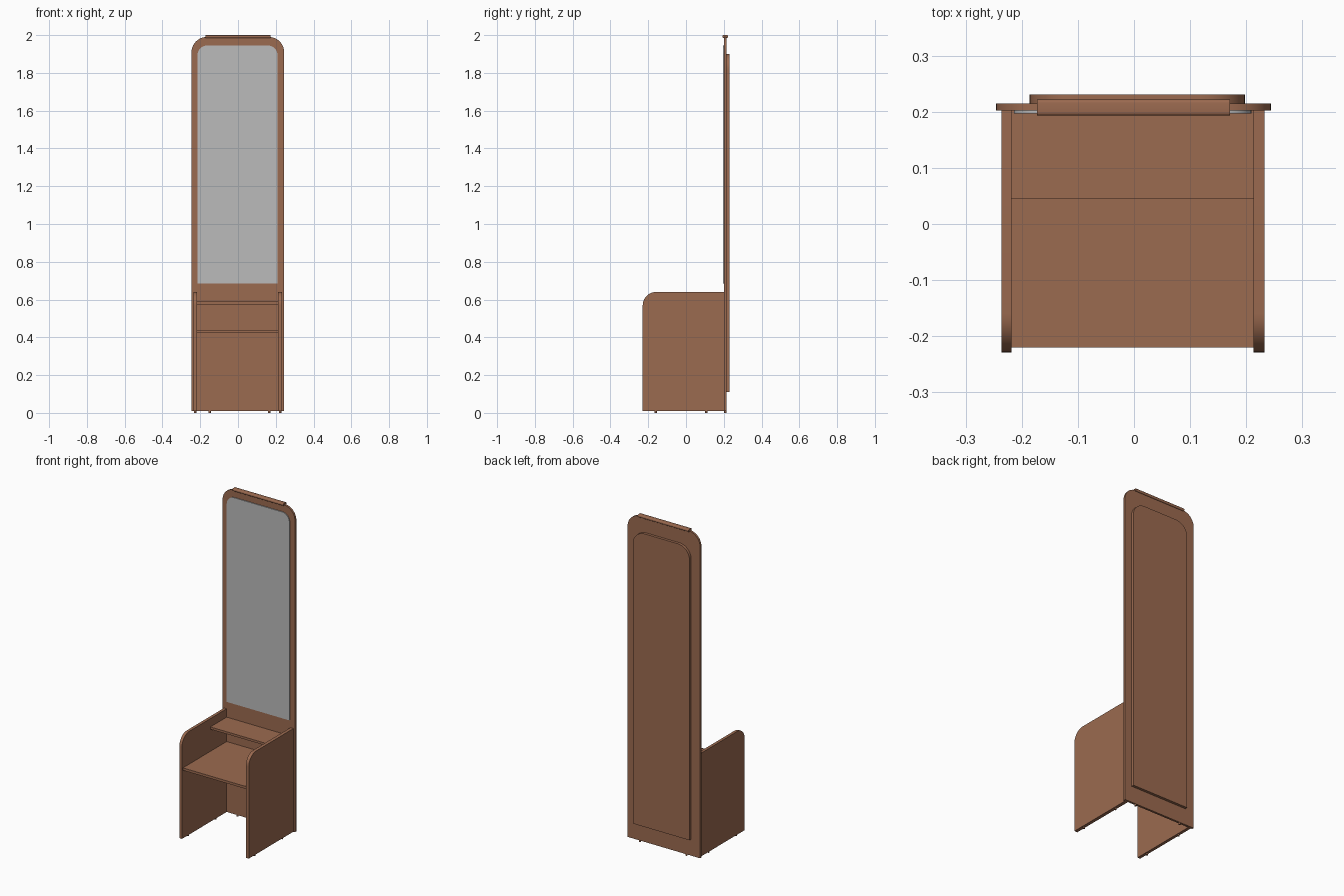
import bpy
import bmesh
import math

cube = bpy.data.objects.get("Cube")
if cube:
    bpy.data.objects.remove(cube, do_unlink=True)


def material(name, color):
    mat = bpy.data.materials.new(name)
    mat.use_nodes = True
    mat.diffuse_color = color
    bsdf = next(n for n in mat.node_tree.nodes if n.type == 'BSDF_PRINCIPLED')
    bsdf.inputs["Base Color"].default_value = color
    return mat


WOOD = material("brown wood", (0.33, 0.145, 0.08, 1))
GLASS = material("mirror grey", (0.5, 0.5, 0.5, 1))


def outline(a0, a1, b0, b1, radii, steps=10):
    """Rectangle outline; radii run bottom-left, bottom-right, top-right, top-left."""
    corners = [(a0, b0, 1, 1), (a1, b0, -1, 1), (a1, b1, -1, -1), (a0, b1, 1, -1)]
    points = []
    for i, ((a, b, sa, sb), r) in enumerate(zip(corners, radii)):
        if r == 0:
            points.append((a, b))
            continue
        for k in range(steps + 1):
            t = math.pi * (1 + i / 2 + k / steps / 2)
            points.append((a + sa * r + r * math.cos(t), b + sb * r + r * math.sin(t)))
    return points


def slab(name, axis, lo, hi, points, mat=WOOD):
    """Extrude a flat outline along x or y between lo and hi."""
    place = {'x': lambda a, b, d: (d, a, b), 'y': lambda a, b, d: (a, d, b)}[axis]
    bm = bmesh.new()
    face = bm.faces.new([bm.verts.new(place(a, b, lo)) for a, b in points])
    grown = bmesh.ops.extrude_face_region(bm, geom=[face])
    verts = [g for g in grown["geom"] if isinstance(g, bmesh.types.BMVert)]
    bmesh.ops.translate(bm, verts=verts, vec=place(0, 0, hi - lo))
    bmesh.ops.recalc_face_normals(bm, faces=bm.faces)
    mesh = bpy.data.meshes.new(name)
    bm.to_mesh(mesh)
    bm.free()
    mesh.materials.append(mat)
    obj = bpy.data.objects.new(name, mesh)
    bpy.context.collection.objects.link(obj)
    bpy.ops.object.select_all(action='DESELECT')
    obj.select_set(True)
    bpy.context.view_layer.objects.active = obj
    bpy.ops.object.shade_smooth_by_angle(angle=math.radians(30))
    return obj


def foot(name, x, y):
    bpy.ops.mesh.primitive_cylinder_add(vertices=16, radius=0.006, depth=0.012,
                                        location=(x, y, 0.006))
    obj = bpy.context.object
    obj.name = name
    obj.data.materials.append(WOOD)
    bpy.ops.object.shade_smooth_by_angle(angle=math.radians(30))


# Tall back board, mirror and rear panel, all with rounded top corners
slab("back_board", 'y', 0.202, 0.215, outline(-0.246, 0.244, 0.01, 1.99, (0, 0, 0.08, 0.08)))
slab("mirror", 'y', 0.197, 0.202, outline(-0.214, 0.209, 0.685, 1.945, (0, 0, 0.05, 0.05)), GLASS)
slab("rear_panel", 'y', 0.215, 0.231, outline(-0.186, 0.198, 0.11, 1.90, (0, 0, 0.08, 0.08)))

# Rounded cap rail on top
slab("top_cap", 'x', -0.173, 0.171, outline(0.193, 0.222, 1.984, 2.0, (0.006,) * 4, 5))

# Side panels with a rounded upper front corner
for name, x0, x1 in (("right", -0.236, -0.218), ("left", 0.213, 0.233)):
    slab(name + "_side_panel", 'x', x0, x1,
         outline(-0.229, 0.202, 0.01, 0.64, (0, 0, 0, 0.07)))
    for place, y in (("front", -0.16), ("rear", 0.107)):
        foot(f"{name}_{place}_foot", (x0 + x1) / 2, y)

# Seat and small shelf between the sides
slab("seat", 'x', -0.218, 0.213, outline(-0.22, 0.202, 0.425, 0.44, (0,) * 4))
slab("shelf", 'x', -0.218, 0.213, outline(0.045, 0.202, 0.575, 0.589, (0,) * 4))

# Feet under the back board
for name, x in (("right_back_foot", -0.15), ("left_back_foot", 0.165)):
    foot(name, x, 0.2085)
